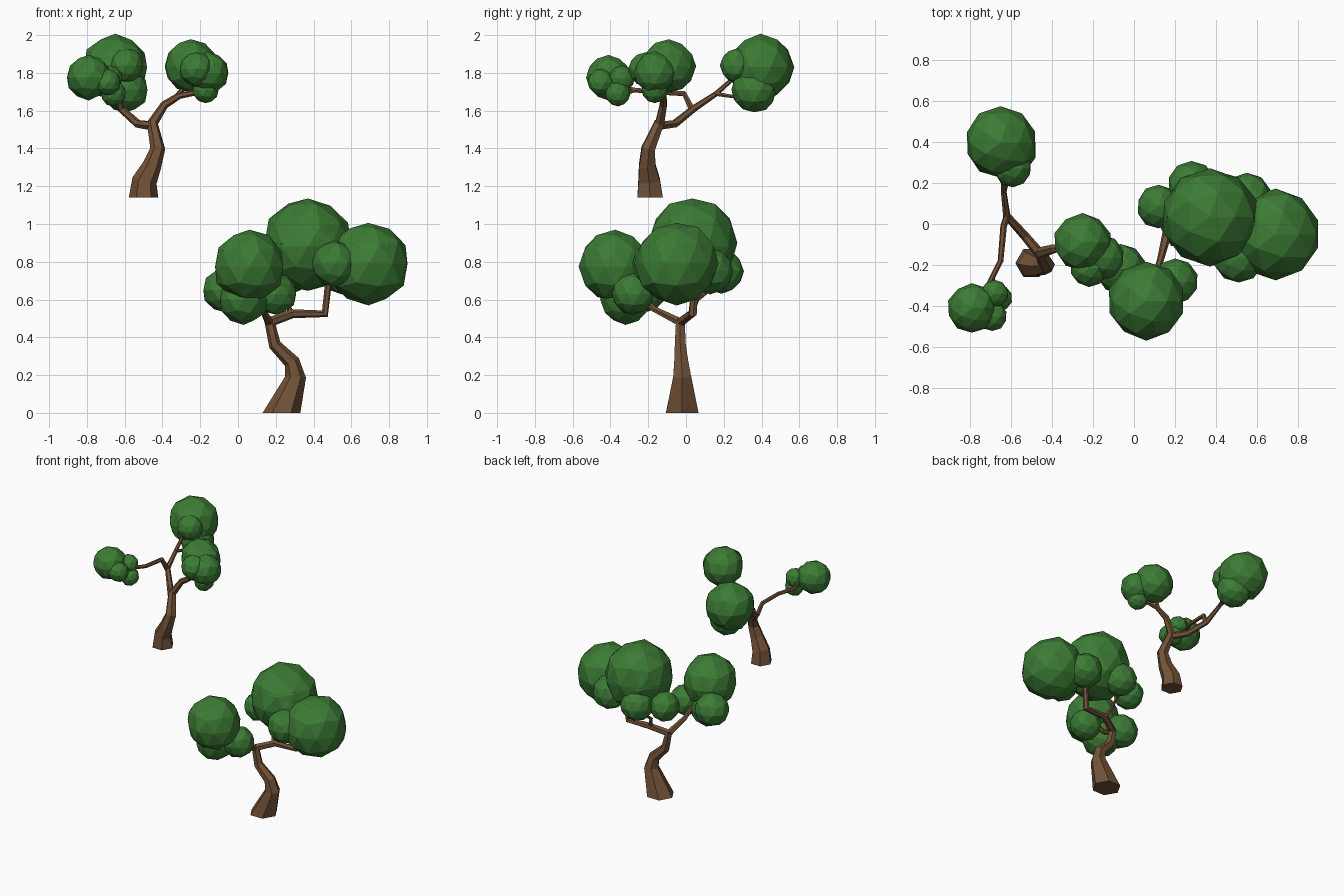
import bpy, bmesh, math, random
from mathutils import Vector

random.seed(4)


def material(name, color):
    m = bpy.data.materials.new(name)
    m.diffuse_color = color
    return m


BARK = material("bark", (0.17, 0.085, 0.04, 1))
LEAF = material("leaf", (0.045, 0.20, 0.035, 1))


def finish(bm, name, mat):
    bmesh.ops.recalc_face_normals(bm, faces=bm.faces)
    me = bpy.data.meshes.new(name)
    bm.to_mesh(me)
    bm.free()
    me.materials.append(mat)
    bpy.context.collection.objects.link(bpy.data.objects.new(name, me))


def tube(bm, path, sides=6):
    """Faceted tapering limb through (x, y, z, radius) points."""
    pts = [Vector(p[:3]) for p in path]
    rings, side, last = [], Vector((1, 0, 0)), len(pts) - 1
    for i, p in enumerate(pts):
        a = (p - pts[max(i - 1, 0)]).normalized()
        b = (pts[min(i + 1, last)] - p).normalized()
        t = (a + b).normalized()
        if i == 0 and path[0][3] > 0.06:      # trunk foot is cut level
            t = Vector((0, 0, 1))
        side = side - t * side.dot(t)
        if side.length < 0.1:
            side = t.orthogonal()
        side.normalize()
        up = t.cross(side)
        angles = [2 * math.pi * k / sides for k in range(sides)]
        rings.append([bm.verts.new(p + path[i][3] * (side * math.cos(s) + up * math.sin(s)))
                      for s in angles])
    for r, q in zip(rings, rings[1:]):
        for k in range(sides):
            n = (k + 1) % sides
            bm.faces.new((r[k], r[n], q[n], q[k]))
    bm.faces.new(rings[0])
    bm.faces.new(rings[-1])


def wood(name, paths):
    bm = bmesh.new()
    for p in paths:
        tube(bm, p)
    finish(bm, name, BARK)


def foliage(name, blobs):
    """Cluster of slightly irregular faceted balls (x, y, z, radius)."""
    bm = bmesh.new()
    for x, y, z, r in blobs:
        ball = bmesh.ops.create_icosphere(bm, subdivisions=2, radius=r * 1.01)["verts"]
        for v in ball:
            v.co = v.co * random.uniform(0.97, 1.03) + Vector((x, y, z))
    finish(bm, name, LEAF)


# Lower, larger tree
wood("large_tree_trunk", [
    [(0.23, -0.02, 0, 0.1), (0.305, -0.02, 0.19, 0.055), (0.285, -0.025, 0.27, 0.042),
     (0.195, -0.03, 0.36, 0.033), (0.165, -0.03, 0.49, 0.026)],
    [(0.165, -0.03, 0.48, 0.026), (0.29, 0.03, 0.525, 0.024), (0.46, 0.035, 0.525, 0.023),
     (0.48, 0.05, 0.70, 0.018), (0.50, 0.03, 0.82, 0.014)],
    [(0.165, -0.03, 0.48, 0.024), (0.13, -0.17, 0.55, 0.017), (0.09, -0.30, 0.68, 0.014)],
    [(0.28, 0.03, 0.53, 0.016), (0.25, 0.06, 0.60, 0.012), (0.26, 0.16, 0.68, 0.010)],
])
foliage("large_tree_top_foliage", [
    (0.37, 0.035, 0.88, 0.235), (0.37, 0.035, 0.90, 0.235), (0.69, -0.05, 0.79, 0.22),
    (0.51, -0.165, 0.79, 0.12), (0.28, 0.19, 0.75, 0.115),
    (0.12, 0.085, 0.74, 0.105), (0.55, 0.13, 0.75, 0.12),
])
foliage("large_tree_front_foliage", [
    (0.06, -0.375, 0.775, 0.188), (-0.065, -0.22, 0.65, 0.12),
    (0.03, -0.32, 0.60, 0.13), (0.20, -0.28, 0.63, 0.11),
])

# Upper, smaller tree
wood("small_tree_trunk", [
    [(-0.50, -0.19, 1.14, 0.078), (-0.495, -0.195, 1.23, 0.066), (-0.455, -0.205, 1.31, 0.050),
     (-0.425, -0.20, 1.40, 0.040), (-0.455, -0.14, 1.54, 0.028)],
    [(-0.455, -0.14, 1.53, 0.028), (-0.39, -0.12, 1.63, 0.022),
     (-0.31, -0.12, 1.68, 0.018), (-0.20, -0.13, 1.70, 0.014)],
    [(-0.32, -0.12, 1.68, 0.014), (-0.26, -0.10, 1.76, 0.011)],
    [(-0.455, -0.15, 1.52, 0.026), (-0.53, -0.06, 1.53, 0.022), (-0.62, 0.04, 1.61, 0.019),
     (-0.635, 0.16, 1.69, 0.014), (-0.64, 0.26, 1.78, 0.010)],
    [(-0.635, 0.15, 1.69, 0.012), (-0.60, 0.28, 1.67, 0.010)],
    [(-0.62, 0.03, 1.61, 0.018), (-0.635, -0.01, 1.69, 0.016), (-0.65, -0.18, 1.70, 0.014),
     (-0.70, -0.28, 1.71, 0.013), (-0.75, -0.38, 1.75, 0.010)],
    [(-0.69, -0.26, 1.71, 0.011), (-0.66, -0.35, 1.68, 0.008)],
])
foliage("small_tree_right_foliage", [
    (-0.25, -0.09, 1.835, 0.14), (-0.16, -0.165, 1.80, 0.11),
    (-0.22, -0.215, 1.82, 0.09), (-0.17, -0.165, 1.71, 0.07),
])
foliage("small_tree_back_foliage", [
    (-0.65, 0.395, 1.83, 0.172), (-0.595, 0.36, 1.71, 0.12), (-0.59, 0.27, 1.84, 0.09),
])
foliage("small_tree_front_foliage", [
    (-0.79, -0.41, 1.775, 0.117), (-0.69, -0.45, 1.75, 0.07),
    (-0.68, -0.34, 1.77, 0.068), (-0.66, -0.36, 1.69, 0.066),
])
